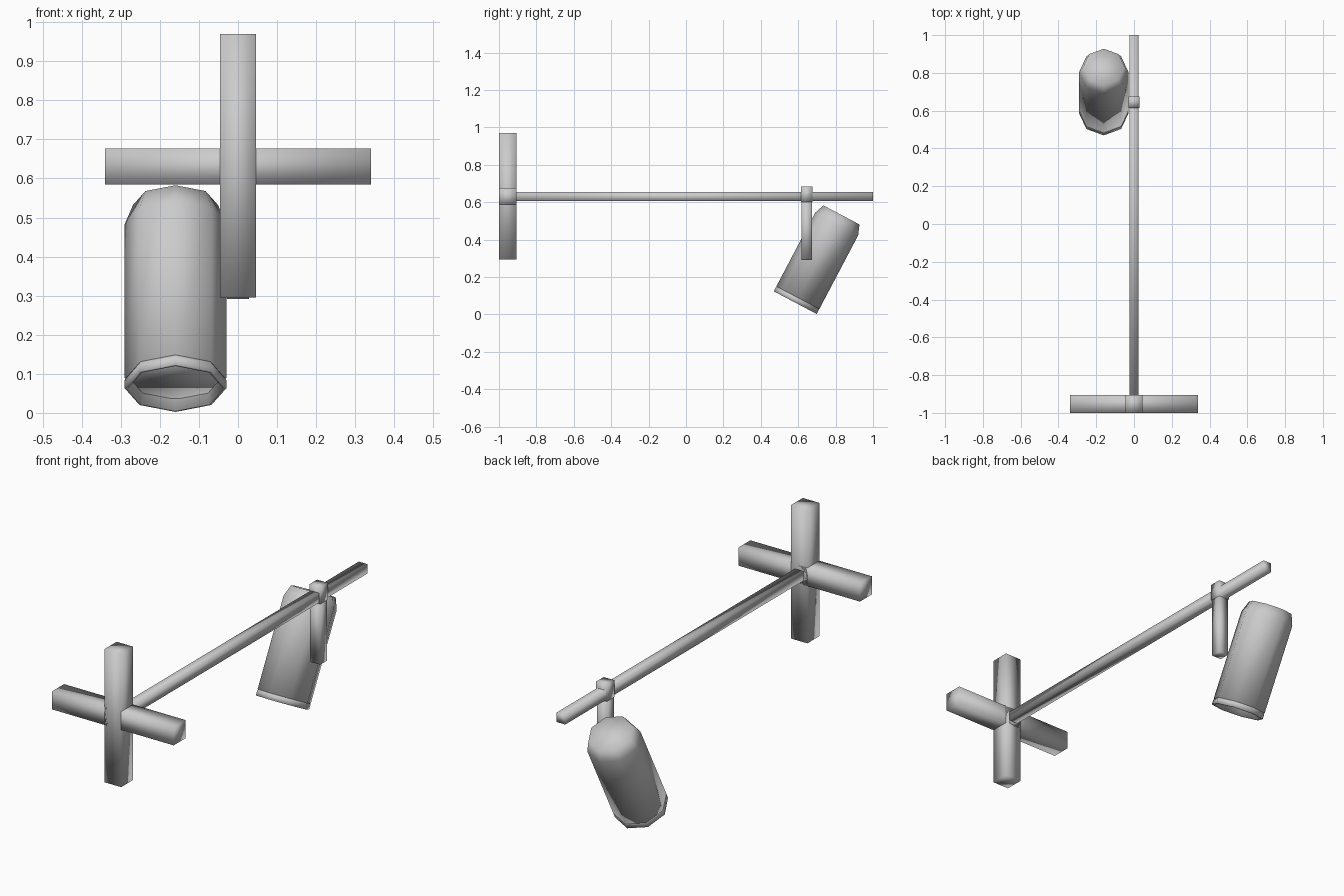
import bpy, bmesh, math
from mathutils import Matrix, Vector

cube = bpy.data.objects.get("Cube")
if cube:
    bpy.data.objects.remove(cube, do_unlink=True)

grey = bpy.data.materials.new("light_grey_metal")
grey.use_nodes = True
grey.diffuse_color = (0.6, 0.6, 0.6, 1)
grey.node_tree.nodes["Principled BSDF"].inputs["Base Color"].default_value = grey.diffuse_color


def finish(name, bm):
    """Turn a bmesh into a smooth shaded grey object."""
    bmesh.ops.recalc_face_normals(bm, faces=bm.faces)
    for face in bm.faces:
        face.smooth = True
    mesh = bpy.data.meshes.new(name)
    bm.to_mesh(mesh)
    bm.free()
    mesh.materials.append(grey)
    obj = bpy.data.objects.new(name, mesh)
    bpy.context.collection.objects.link(obj)
    return obj


def bar(name, low, high):
    """Square bar between two opposite corners."""
    low, high = Vector(low), Vector(high)
    bm = bmesh.new()
    bmesh.ops.create_cube(bm, size=1)
    bmesh.ops.scale(bm, vec=high - low, verts=bm.verts)
    bmesh.ops.translate(bm, vec=(low + high) / 2, verts=bm.verts)
    return finish(name, bm)


def turned(name, profile, sides=8):
    """Closed faceted solid from (radius, height) rings, capped at both ends."""
    bm = bmesh.new()
    rings = []
    for radius, height in profile:
        angles = [math.tau * i / sides for i in range(sides)]
        rings.append([bm.verts.new((radius * math.cos(a), radius * math.sin(a), height))
                      for a in angles])
    for a, b in zip(rings, rings[1:]):
        for i in range(sides):
            j = (i + 1) % sides
            bm.faces.new((a[i], a[j], b[j], b[i]))
    bm.faces.new(rings[0])
    bm.faces.new(rings[-1])
    return finish(name, bm)


# Wall cross
bar("cross_upright", (-0.046, -1, 0.295), (0.046, -0.905, 0.97))
bar("cross_crossbar", (-0.34, -1, 0.585), (0.34, -0.905, 0.677))

# Long rod, with the hanger and its collar
bar("long_rod", (-0.024, -0.93, 0.606), (0.024, 1, 0.654))
bar("hanger_collar", (-0.03, 0.615, 0.6), (0.03, 0.675, 0.685))
bar("hanger_arm", (-0.028, 0.617, 0.292), (0.028, 0.673, 0.62))

# Tilted lamp: shade with a chamfered top, and a recessed rim below
tilt = Matrix.Translation((-0.16, 0.584, 0.063)) @ Matrix.Rotation(math.radians(-27.8), 4, "X")
shade = turned("lamp_shade", [(0.13, 0.03), (0.13, 0.475), (0.109, 0.53)])
rim = turned("lamp_rim", [(0.118, 0.03), (0.122, 0), (0.13, 0), (0.13, 0.024), (0.126, 0.031)])
for part in (shade, rim):
    part.matrix_world = tilt
